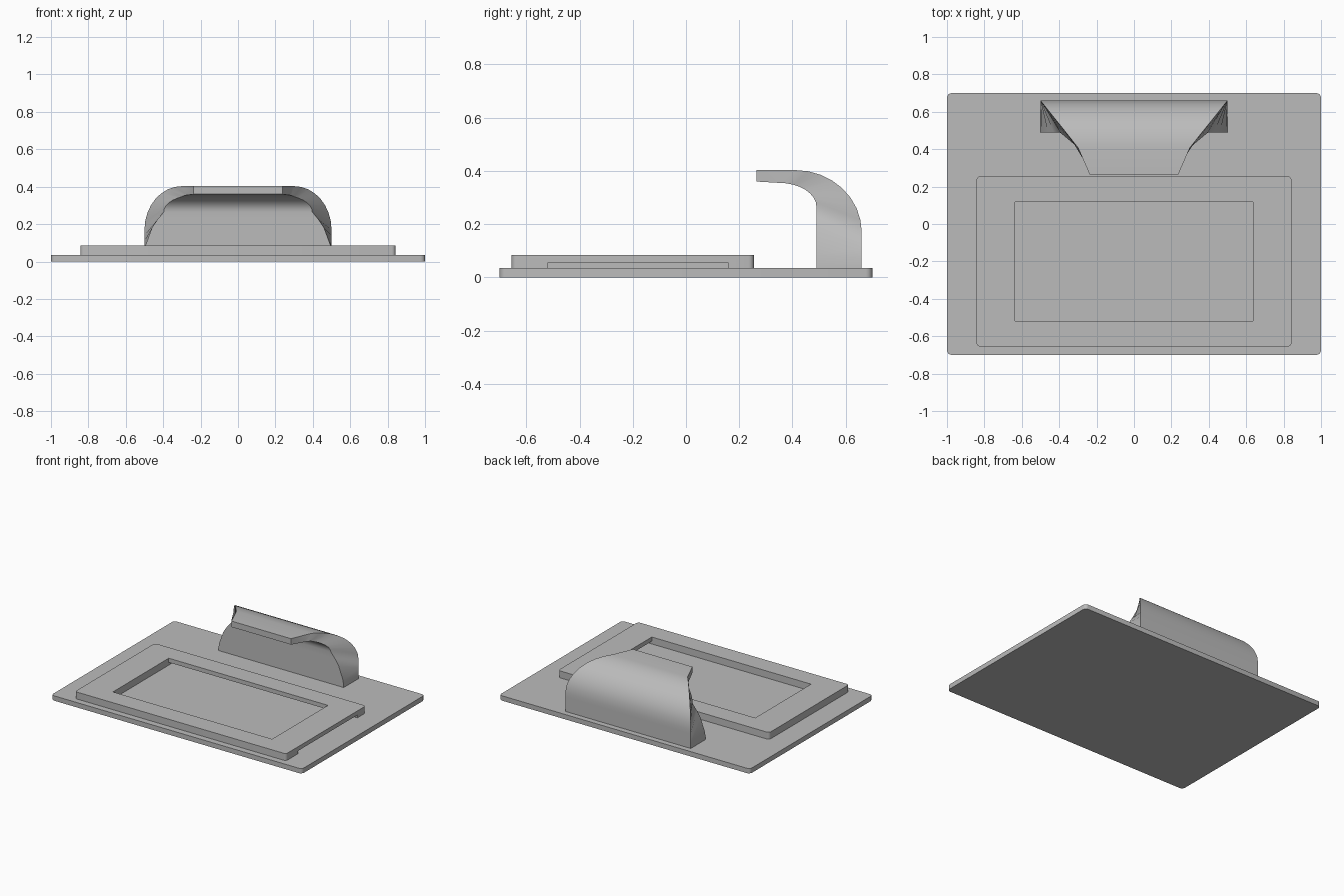
import bpy
import bmesh
from math import sin, cos, pi

cube = bpy.data.objects.get("Cube")
if cube:
    bpy.data.objects.remove(cube, do_unlink=True)

# Single grey plastic
grey = bpy.data.materials.new("grey plastic")
grey.use_nodes = True
colour = (0.5, 0.5, 0.5, 1)
grey.diffuse_color = colour
grey.node_tree.nodes["Principled BSDF"].inputs["Base Color"].default_value = colour


def add_object(name, bm):
    bmesh.ops.recalc_face_normals(bm, faces=bm.faces[:])
    mesh = bpy.data.meshes.new(name)
    bm.to_mesh(mesh)
    bm.free()
    mesh.materials.append(grey)
    obj = bpy.data.objects.new(name, mesh)
    bpy.context.collection.objects.link(obj)
    return obj


def select(obj):
    bpy.ops.object.select_all(action='DESELECT')
    obj.select_set(True)
    bpy.context.view_layer.objects.active = obj


def box(name, low, high, radius=0):
    """Box between two corners, with optional rounded upright edges."""
    bm = bmesh.new()
    bmesh.ops.create_cube(bm, size=1)
    for v in bm.verts:
        v.co = [a + (b - a) * (c + 0.5) for a, b, c in zip(low, high, v.co)]
    if radius:
        upright = [e for e in bm.edges
                   if abs(e.verts[0].co.z - e.verts[1].co.z) > 0.001]
        bmesh.ops.bevel(bm, geom=upright, offset=radius, segments=4,
                        profile=0.5, affect='EDGES')
    return add_object(name, bm)


def cut(obj, cutter):
    mod = obj.modifiers.new("cut", 'BOOLEAN')
    mod.operation = 'DIFFERENCE'
    mod.solver = 'EXACT'
    mod.object = cutter
    cutter.hide_render = True
    select(obj)
    bpy.ops.object.modifier_apply(modifier=mod.name)
    bpy.data.objects.remove(cutter, do_unlink=True)


def interpolate(value, table):
    """Piecewise linear lookup in rising (key, result) pairs."""
    for (a, ra), (b, rb) in zip(table, table[1:]):
        if value <= b:
            return ra + (rb - ra) * max(0, value - a) / (b - a)
    return table[-1][1]


# Base plate
PLATE = 0.035
base = box("base_plate", (-1, -0.7, 0), (1, 0.7, PLATE), 0.025)

# Raised card frame with a window and a slot open at its left side
frame = box("card_frame", (-0.842, -0.655, PLATE), (0.842, 0.255, 0.085), 0.02)
cut(frame, box("window_cutter", (-0.635, -0.518, 0), (0.635, 0.118, 0.2)))
cut(frame, box("slot_cutter", (-0.635, -0.518, 0), (0.9, 0.157, 0.055)))

# Curled clip: outer and inner profiles as (half width, y, z)
outer_width = [(0.265, 0.237), (0.41, 0.3), (0.66, 0.5)]
inner_width = [(0.265, 0.237), (0.41, 0.3), (0.49, 0.397)]
outer = [(0.5, 0.66, z) for z in (PLATE, 0.07, 0.11, 0.14)]
inner = [(0.5, 0.49, PLATE), (0.495, 0.49, 0.085),
         (0.46, 0.49, 0.18), (0.43, 0.49, 0.225)]
STEPS = 8
for i in range(STEPS + 1):
    t = pi / 2 * i / STEPS
    y = 0.41 + 0.25 * cos(t)
    outer.append((interpolate(y, outer_width), y, 0.17 + 0.233 * sin(t)))
    y = 0.35 + 0.14 * cos(t)
    inner.append((interpolate(y, inner_width), y, 0.265 + 0.09 * sin(t)))
outer.append((0.237, 0.265, 0.403))
inner.append((0.237, 0.265, 0.36))

bm = bmesh.new()
rings = []
for (wo, yo, zo), (wi, yi, zi) in zip(outer, inner):
    corners = [(wo, yo, zo), (-wo, yo, zo), (-wi, yi, zi), (wi, yi, zi)]
    rings.append([bm.verts.new(c) for c in corners])
for a, b in zip(rings, rings[1:]):
    for k in range(4):
        n = (k + 1) % 4
        bm.faces.new((a[k], a[n], b[n], b[k]))
bm.faces.new(rings[0])
bm.faces.new(rings[-1])
clip = add_object("curled_clip", bm)

for obj in (base, frame, clip):
    select(obj)
    bpy.ops.object.shade_smooth_by_angle(angle=pi / 6)
